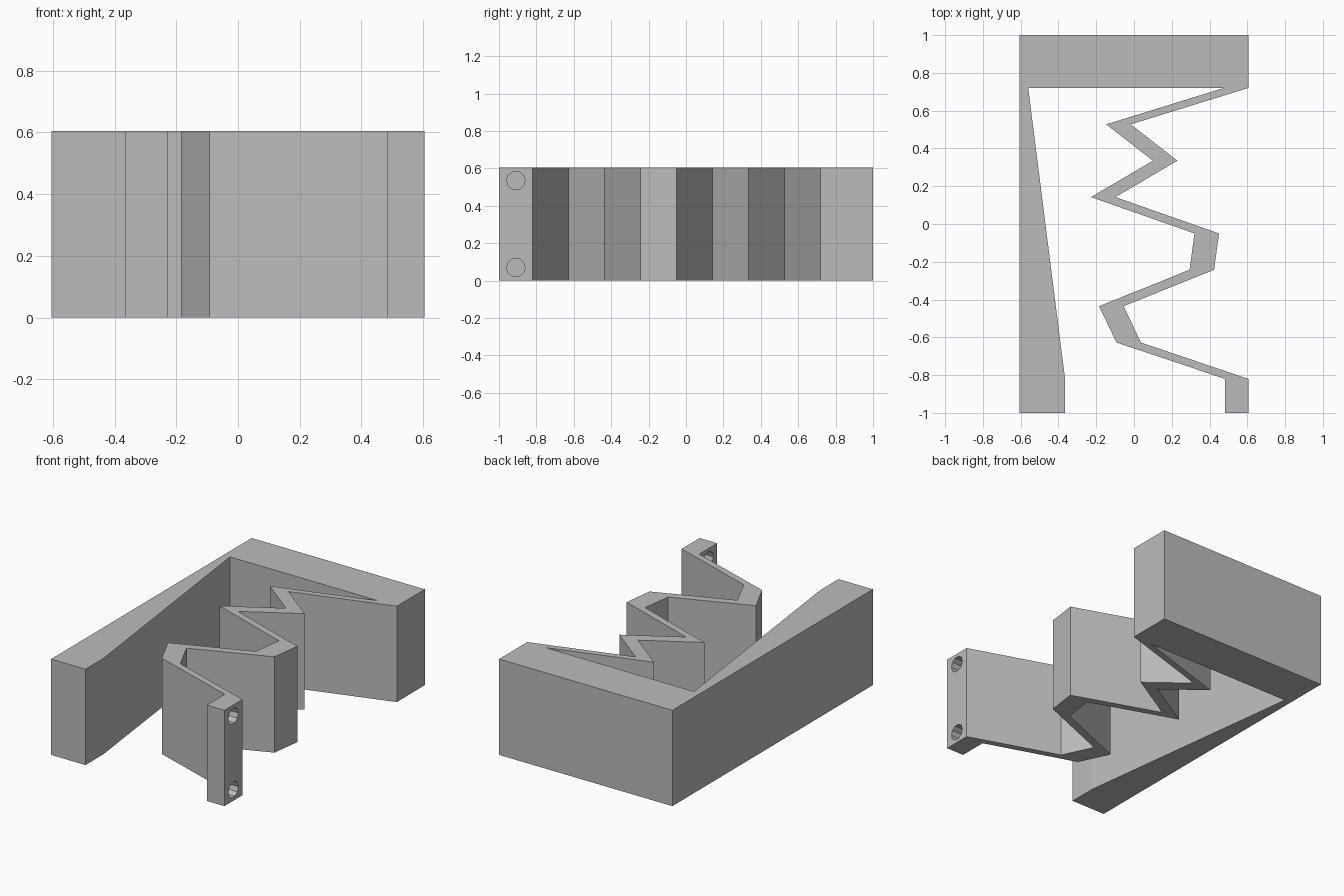
import bpy, bmesh, math

cube = bpy.data.objects.get("Cube")
if cube:
    bpy.data.objects.remove(cube, do_unlink=True)

HEIGHT = 0.605
SIDE = 0.605
BAR_Y = 0.72      # inner edge of the back bar
STEP = 0.1925     # depth of each zigzag fold

grey = bpy.data.materials.new("plain_grey")
grey.use_nodes = True
COLOUR = (0.5, 0.5, 0.5, 1)
grey.diffuse_color = COLOUR
grey.node_tree.nodes["Principled BSDF"].inputs["Base Color"].default_value = COLOUR

# Zigzag strip: left edge of each fold, the right edge is a sideways shift
fold_x = [0.475, -0.147, 0.1, -0.228, 0.32, 0.294, -0.185, -0.093, 0.482]
left_edge = [(x, BAR_Y - i * STEP) for i, x in enumerate(fold_x)]
right_edge = [(x + 0.13, y) for x, y in left_edge]
right_edge[0] = (SIDE, BAR_Y)
right_edge[-1] = (SIDE, left_edge[-1][1])
tab_y = left_edge[-1][1]

# Closed outline: back bar, tapered side wall, zigzag strip and its end tab
outline = [(SIDE, 1), (-SIDE, 1), (-SIDE, -1), (-0.365, -1), (-0.365, tab_y),
           (-0.56, BAR_Y)]
outline += left_edge + [(fold_x[-1], -1), (SIDE, -1)] + right_edge[::-1]

# Extrude the outline into the body
bm = bmesh.new()
base = bm.faces.new([bm.verts.new((x, y, 0)) for x, y in outline])
extruded = bmesh.ops.extrude_face_region(bm, geom=[base], use_keep_orig=True)
top = [v for v in extruded["geom"] if isinstance(v, bmesh.types.BMVert)]
bmesh.ops.translate(bm, verts=top, vec=(0, 0, HEIGHT))
bmesh.ops.recalc_face_normals(bm, faces=bm.faces)
mesh = bpy.data.meshes.new("zigzag_clip")
bm.to_mesh(mesh)
bm.free()
mesh.materials.append(grey)
body = bpy.data.objects.new("zigzag_clip", mesh)
bpy.context.collection.objects.link(body)
bpy.context.view_layer.objects.active = body

# Two holes through the end tab
for z in (0.07, HEIGHT - 0.07):
    bpy.ops.mesh.primitive_cylinder_add(
        vertices=10, radius=0.05, depth=0.3,
        location=((fold_x[-1] + SIDE) / 2, -0.91, z),
        rotation=(0, math.pi / 2, 0))
    cutter = bpy.context.object
    cutter.name = "hole_cutter"
    cutter.hide_render = True
    cutter.data.materials.append(grey)
    cut = body.modifiers.new("hole", 'BOOLEAN')
    cut.operation = 'DIFFERENCE'
    cut.solver = 'EXACT'
    cut.object = cutter
    bpy.context.view_layer.objects.active = body
    bpy.ops.object.modifier_apply(modifier=cut.name)
    bpy.data.objects.remove(cutter, do_unlink=True)
